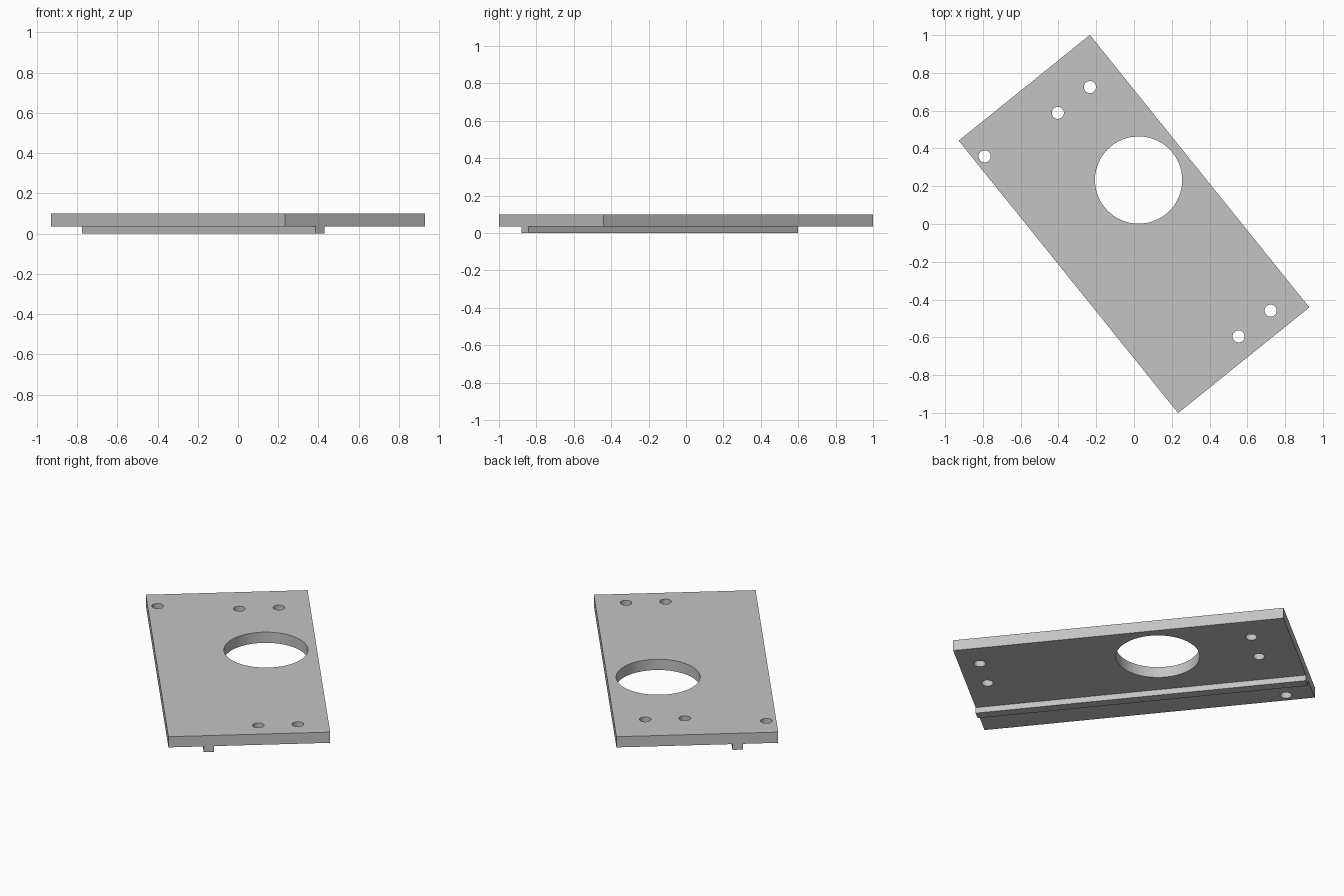
import bpy, bmesh, math

cube = bpy.data.objects.get("Cube")
if cube:
    bpy.data.objects.remove(cube, do_unlink=True)

ANGLE = math.radians(38.85)      # turn of the plate about z
WIDTH, LENGTH = 0.892, 1.852
RAIL_TOP, PLATE_TOP = 0.035, 0.1

grey = bpy.data.materials.new("light grey")
grey.use_nodes = True
colour = (0.55, 0.55, 0.55, 1)
grey.diffuse_color = colour
grey.node_tree.nodes["Principled BSDF"].inputs["Base Color"].default_value = colour


def rectangle(x, y, w, l):
    return [(x + sx * w / 2, y + sy * l / 2)
            for sx, sy in ((-1, -1), (1, -1), (1, 1), (-1, 1))]


def circle(x, y, r, n):
    return [(x + r * math.cos(2 * math.pi * i / n),
             y + r * math.sin(2 * math.pi * i / n)) for i in range(n)]


def slab(name, outlines, z0, z1):
    """Extrude flat outlines (inner ones become holes) between two heights."""
    curve = bpy.data.curves.new(name + "_profile", "CURVE")
    curve.dimensions = "2D"
    curve.fill_mode = "BOTH"
    curve.extrude = (z1 - z0) / 2
    for points in outlines:
        spline = curve.splines.new("POLY")
        spline.points.add(len(points) - 1)
        for p, (x, y) in zip(spline.points, points):
            p.co = (x, y, 0, 1)
        spline.use_cyclic_u = True
    helper = bpy.data.objects.new(name + "_profile", curve)
    mesh = bpy.data.meshes.new_from_object(helper)
    bpy.data.objects.remove(helper)

    bm = bmesh.new()
    bm.from_mesh(mesh)
    bmesh.ops.remove_doubles(bm, verts=bm.verts, dist=1e-5)
    bmesh.ops.recalc_face_normals(bm, faces=bm.faces)
    bm.to_mesh(mesh)
    bm.free()
    mesh.materials.clear()
    mesh.materials.append(grey)
    obj = bpy.data.objects.new(name, mesh)
    obj.location.z = (z0 + z1) / 2
    obj.rotation_euler.z = ANGLE
    bpy.context.collection.objects.link(obj)
    bpy.ops.object.select_all(action="DESELECT")
    obj.select_set(True)
    bpy.context.view_layer.objects.active = obj
    bpy.ops.object.shade_smooth_by_angle(angle=math.radians(30))
    return obj


# Plate with one large opening and five screw holes
screw_holes = [(0.055, 0.711), (0.273, 0.711), (-0.391, 0.775),
               (0.058, -0.811), (0.276, -0.811)]
outlines = [rectangle(0, 0, WIDTH, LENGTH), circle(0.165, 0.166, 0.231, 64)]
outlines += [circle(x, y, 0.032, 32) for x, y in screw_holes]
slab("mounting_plate", outlines, RAIL_TOP, PLATE_TOP)

# Guide rail running the full length underneath
slab("guide_rail", [rectangle(-0.2225, 0, 0.057, LENGTH)], 0, RAIL_TOP)
